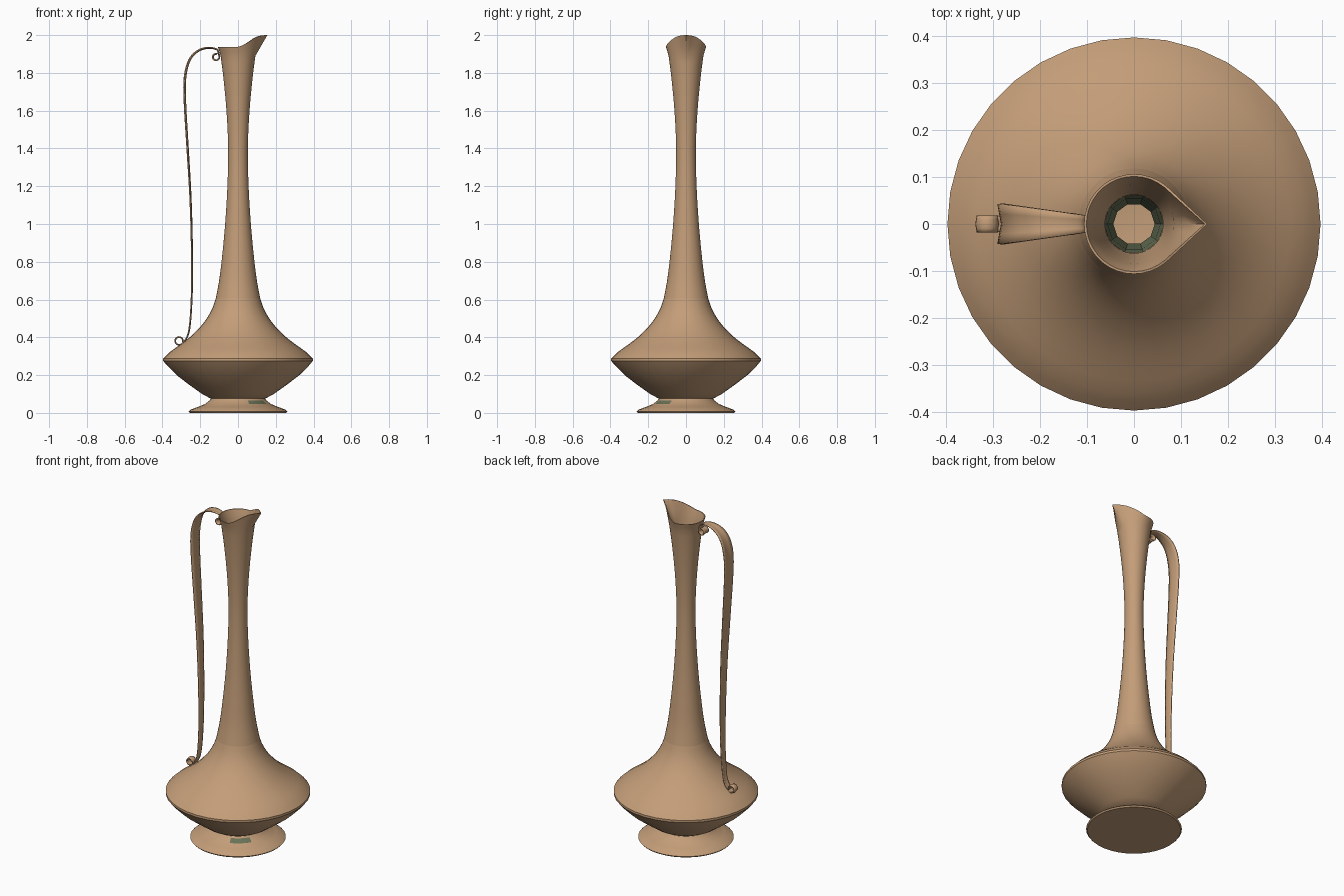
import bpy, bmesh, math
from mathutils import Vector

if "Cube" in bpy.data.objects:
    bpy.data.objects.remove(bpy.data.objects["Cube"])

SEGMENTS = 36


def material(name, rgb):
    m = bpy.data.materials.new(name)
    m.use_nodes = True
    m.diffuse_color = (*rgb, 1)
    m.node_tree.nodes["Principled BSDF"].inputs["Base Color"].default_value = (*rgb, 1)
    return m


copper = material("warm copper", (0.55, 0.34, 0.19))
patina = material("green patina", (0.14, 0.17, 0.095))


def finish(name, bm, mats, angle=35):
    mesh = bpy.data.meshes.new(name)
    bm.to_mesh(mesh)
    bm.free()
    for m in mats:
        mesh.materials.append(m)
    ob = bpy.data.objects.new(name, mesh)
    bpy.context.collection.objects.link(ob)
    bpy.ops.object.select_all(action='DESELECT')
    ob.select_set(True)
    bpy.context.view_layer.objects.active = ob
    bpy.ops.object.shade_smooth_by_angle(angle=math.radians(angle))
    return ob


def loft(bm, rings, closed=True):
    """Bridge successive lists of points with quads."""
    rows = [[bm.verts.new(p) for p in ring] for ring in rings]
    for a, b in zip(rows, rows[1:]):
        n = len(a)
        for i in range(n if closed else n - 1):
            j = (i + 1) % n
            bm.faces.new((a[i], a[j], b[j], b[i]))
    return rows


def circle(r, z, n=SEGMENTS):
    return [(r * math.cos(2 * math.pi * i / n), r * math.sin(2 * math.pi * i / n), z)
            for i in range(n)]


def spline(points, steps):
    """Catmull-Rom curve through the points."""
    pts = [Vector(p) for p in points]
    pts = [2 * pts[0] - pts[1]] + pts + [2 * pts[-1] - pts[-2]]
    out = []
    for a, b, c, d in zip(pts, pts[1:], pts[2:], pts[3:]):
        for k in range(steps):
            t = k / steps
            out.append(0.5 * (2 * b + (c - a) * t + (2 * a - 5 * b + 4 * c - d) * t * t
                              + (3 * b - a - 3 * c + d) * t ** 3))
    return out + [pts[-2]]


# Foot: flared disc with a patina patch on one side
bm = bmesh.new()
foot = [(0.255, 0), (0.262, 0.008), (0.25, 0.018), (0.21, 0.032), (0.175, 0.047),
        (0.15, 0.066), (0.143, 0.075)]
rows = loft(bm, [circle(r, z) for r, z in foot])
bm.faces.new(rows[0][::-1])
for f in bm.faces:
    c = f.calc_center_median()
    if 0.047 < c.z < 0.066 and -66 < math.degrees(math.atan2(c.y, c.x)) < -34:
        f.material_index = 1
finish("foot", bm, [copper, patina])

# Body: wide bowl with a crisp shoulder
bm = bmesh.new()
lower = [(0.143, 0.075), (0.19, 0.1), (0.26, 0.15), (0.325, 0.2), (0.375, 0.25), (0.396, 0.275)]
upper = [(0.396, 0.288), (0.36, 0.323), (0.305, 0.362), (0.25, 0.405), (0.2, 0.455),
         (0.162, 0.505), (0.135, 0.555), (0.118, 0.605)]
rows = loft(bm, [circle(r, z) for r, z in lower + spline(upper, 2)])
bm.faces.new(rows[0][::-1])
finish("body", bm, [copper])


# Neck, ending in a teardrop pouring lip that rises towards the spout
def lip(blend, inset=0.0):
    ring = []
    tangent = math.radians(47)
    for i in range(SEGMENTS):
        a = 2 * math.pi * i / SEGMENTS
        side = abs(math.atan2(math.sin(a), math.cos(a)))
        r = 0.106 / math.cos(max(0, tangent - side)) - inset
        z = 1.938 + 0.062 * max(0, math.cos(a)) ** 1.4
        r = 0.092 - inset + (r + inset - 0.092) * blend
        z = 1.89 + (z - 1.89) * blend
        ring.append((r * math.cos(a), r * math.sin(a), z))
    return ring


bm = bmesh.new()
neck = spline([(0.118, 0.605), (0.1, 0.7), (0.085, 0.82), (0.068, 1.0), (0.056, 1.2),
               (0.052, 1.4), (0.061, 1.6), (0.078, 1.78), (0.092, 1.89)], 3)
inner = [(0.085, 1.88), (0.073, 1.79), (0.062, 1.68)]
loft(bm, [circle(r, z) for r, z in neck] + [lip(0.5), lip(1), lip(1, 0.005), lip(0.5, 0.006)]
     + [circle(r, z) for r, z in inner])
finish("neck_and_lip", bm, [copper], 50)

# Ten-sided lining inside the neck
bm = bmesh.new()
lining = [(0.064, 1.68), (0.056, 1.6), (0.044, 1.4), (0.046, 1.2), (0.06, 1.0), (0.1, 0.62)]
loft(bm, [circle(r, z, 10) for r, z in lining])
finish("neck_lining", bm, [patina])


# Handle: thin creased strap with a scroll at each end
def scroll(cx, cz, start, turn, n=14):
    return [Vector((cx + 0.019 * math.cos(math.radians(start + turn * k / n)),
                    cz + 0.019 * math.sin(math.radians(start + turn * k / n))))
            for k in range(n + 1)]


strap = spline([(-0.1, 1.902), (-0.112, 1.926), (-0.16, 1.935), (-0.215, 1.918), (-0.26, 1.87),
                (-0.284, 1.78), (-0.285, 1.65), (-0.27, 1.4), (-0.255, 1.15), (-0.247, 0.9),
                (-0.246, 0.65), (-0.256, 0.47), (-0.272, 0.4), (-0.3, 0.364)], 4)
path = scroll(-0.116, 1.884, -290, 330)[:-1] + strap + scroll(-0.312, 0.381, -60, -320)[1:]
widths = spline([(1.0, 0.016), (1.78, 0.043)], 1)


def half_width(p):
    if p.y > 1.78:
        t = min(1, max(0, (-0.1 - p.x) / 0.18))
        return 0.018 + 0.025 * t
    return 0.017 + 0.026 * max(0, (p.y - 0.38) / 1.4)


rings = []
for k, p in enumerate(path):
    d = (path[min(k + 1, len(path) - 1)] - path[max(k - 1, 0)]).normalized()
    w = half_width(p)
    crease = 0.18 * w
    normal = Vector((-d.y, d.x))
    ring = []
    for s in (-1, -0.5, 0, 0.5, 1):
        q = p + normal * crease * (1 - abs(s))
        ring.append((q.x, s * w, q.y))
    rings.append(ring)
bm = bmesh.new()
loft(bm, rings, closed=False)
handle = finish("handle", bm, [copper], 50)
thick = handle.modifiers.new("thickness", 'SOLIDIFY')
thick.thickness = 0.006
thick.offset = 0
